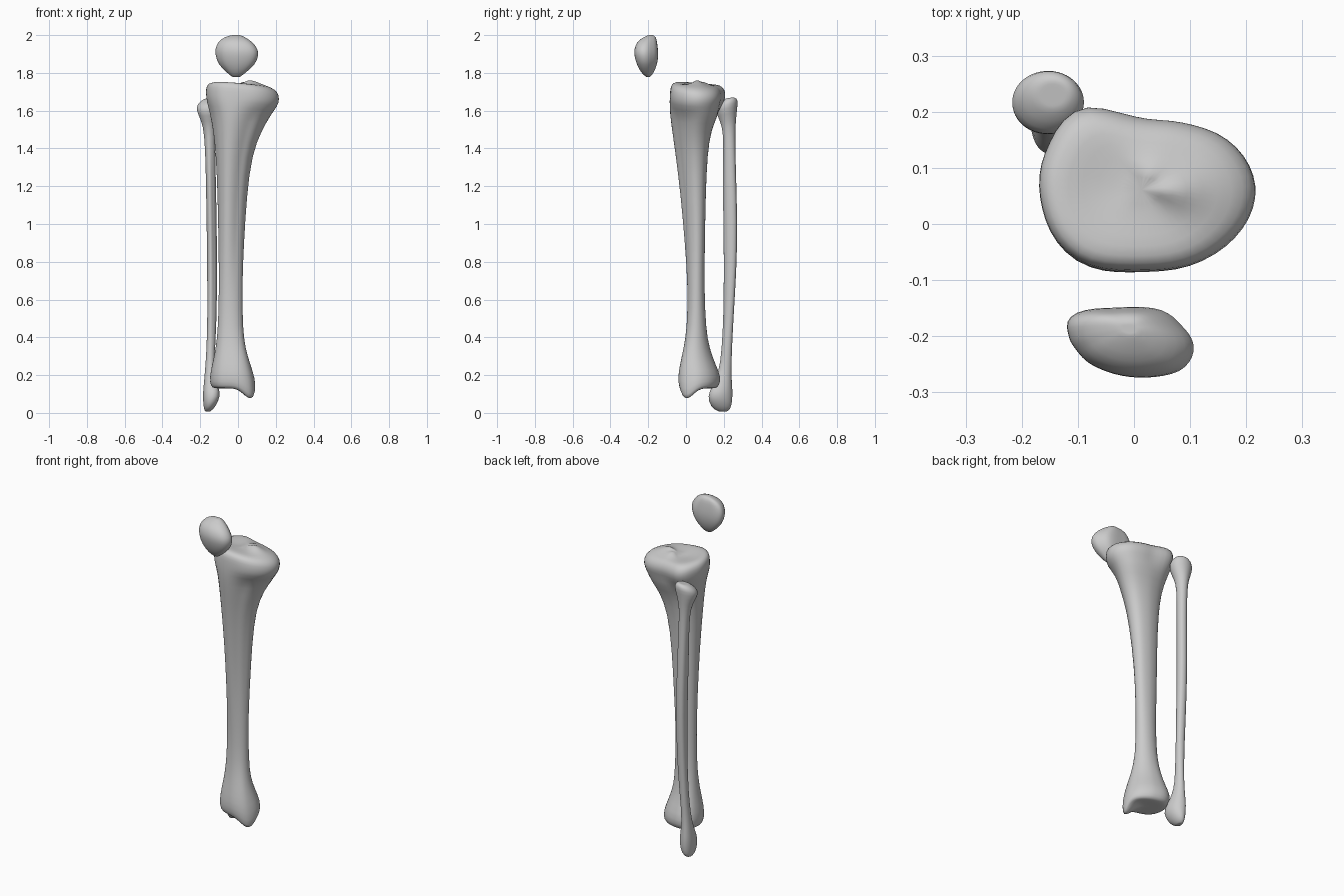
import bpy, bmesh, math

if "Cube" in bpy.data.objects:
    bpy.data.objects.remove(bpy.data.objects["Cube"])

N = 24

def outline(pts):
    """Resample a closed outline by angle and normalise it to -1..1."""
    xs, ys = [p[0] for p in pts], [p[1] for p in pts]
    cx, cy = (min(xs) + max(xs)) / 2, (min(ys) + max(ys)) / 2
    hx, hy = (max(xs) - min(xs)) / 2, (max(ys) - min(ys)) / 2
    polar = []
    for x, y in pts:
        u, v = (x - cx) / hx, (y - cy) / hy
        polar.append((math.atan2(v, u) % math.tau, math.hypot(u, v)))
    polar.sort()
    polar = ([(polar[-1][0] - math.tau, polar[-1][1])] + polar
             + [(polar[0][0] + math.tau, polar[0][1])])
    out = []
    for i in range(N):
        a = math.tau * i / N
        for (a0, r0), (a1, r1) in zip(polar, polar[1:]):
            if a0 <= a <= a1:
                r = r0 + (r1 - r0) * (a - a0) / (a1 - a0)
                break
        out.append((r * math.cos(a), r * math.sin(a)))
    return out

def loft(name, sections, bumps=()):
    """Sections: z, x0, x1, y0, y1, outline, slope along x, slope along y."""
    bm = bmesh.new()
    rings = []
    for z, x0, x1, y0, y1, shape, sx, sy in sections:
        cx, cy, hx, hy = (x0 + x1) / 2, (y0 + y1) / 2, (x1 - x0) / 2, (y1 - y0) / 2
        ring = []
        for u, v in shape:
            x, y = cx + u * hx, cy + v * hy
            ring.append(bm.verts.new((x, y, z + sx * u * hx + sy * v * hy)))
        rings.append(ring)
    for a, b in zip(rings, rings[1:]):
        for i in range(N):
            j = (i + 1) % N
            bm.faces.new((a[i], a[j], b[j], b[i]))
    # rounded end caps: one inner ring, then a centre point
    for ring in (rings[0], rings[-1]):
        c = sum((v.co for v in ring), ring[0].co * 0) / N
        for f in (0.66, 0.33):
            inner = [bm.verts.new(c + (v.co - c) * f / (1 if f > .5 else .66)) for v in ring]
            for i in range(N):
                j = (i + 1) % N
                bm.faces.new((ring[i], ring[j], inner[j], inner[i]))
            ring = inner
        mid = bm.verts.new(c)
        for i in range(N):
            bm.faces.new((ring[i], ring[(i + 1) % N], mid))
    # local raised or lowered spots
    for bx, by, bz, r, rz, dz in bumps:
        for v in bm.verts:
            d = ((v.co.x - bx) ** 2 + (v.co.y - by) ** 2) / r ** 2 + ((v.co.z - bz) / rz) ** 2
            v.co.z += dz * math.exp(-d)
    bmesh.ops.recalc_face_normals(bm, faces=bm.faces)
    me = bpy.data.meshes.new(name)
    bm.to_mesh(me)
    bm.free()
    for p in me.polygons:
        p.use_smooth = True
    ob = bpy.data.objects.new(name, me)
    bpy.context.collection.objects.link(ob)
    ob.modifiers.new("round", 'SUBSURF').levels = 1
    ob.modifiers["round"].render_levels = 1
    return ob

# cross-section outlines
ROUND = outline([(math.cos(i * math.tau / N), math.sin(i * math.tau / N)) for i in range(N)])
PLATEAU = outline([(-.17, .08), (-.15, .15), (-.12, .2), (-.08, .22), (-.03, .2), (.02, .187),
                   (.1, .18), (.16, .16), (.2, .12), (.22, .06), (.2, 0), (.15, -.05),
                   (.1, -.075), (0, -.08), (-.06, -.082), (-.1, -.07), (-.14, -.03), (-.165, .03)])
CREST = outline([(-1, .35), (-.8, .8), (-.3, 1), (.3, 1), (.8, .8), (1, .3), (.8, -.2),
                 (.3, -.65), (-.1, -.95), (-.4, -1), (-.65, -.75), (-.9, -.2)])
ANKLE = outline([(-1, .2), (-.9, .7), (-.5, 1), (0, .95), (.5, .7), (.85, .3), (1, -.3),
                 (.8, -.85), (.4, -1), (-.2, -.95), (-.7, -.75), (-.95, -.3)])
KNEECAP = outline([(-.12, -.16), (-.1, -.153), (-.03, -.148), (0, -.145), (.05, -.15),
                   (.085, -.18), (.102, -.24), (.085, -.26), (.02, -.272), (-.05, -.26),
                   (-.1, -.225), (-.118, -.19)])

# shin bone: ankle end, shaft, flared knee plateau
loft("shin_bone", [
    (.13, -.125, .08, -.02, .155, ANKLE, 0, .0),
    (.14, -.145, .094, -.035, .175, ANKLE, 0, 0),
    (.19, -.15, .092, -.042, .187, ANKLE, 0, 0),
    (.26, -.135, .066, -.03, .155, ANKLE, 0, 0),
    (.34, -.117, .04, -.012, .125, ANKLE, 0, 0),
    (.45, -.106, .026, .005, .106, ROUND, 0, 0),
    (.65, -.101, .023, .01, .097, ROUND, 0, 0),
    (.90, -.104, .033, -.008, .098, CREST, 0, 0),
    (1.15, -.108, .048, -.03, .102, CREST, 0, 0),
    (1.37, -.118, .076, -.058, .11, CREST, 0, 0),
    (1.50, -.132, .13, -.078, .13, CREST, 0, 0),
    (1.58, -.15, .175, -.09, .165, CREST, -.05, -.05),
    (1.635, -.167, .213, -.087, .205, PLATEAU, -.08, -.08),
    (1.68, -.171, .223, -.084, .222, PLATEAU, -.1, -.1),
    (1.715, -.168, .215, -.08, .215, PLATEAU, -.1, -.1),
    (1.738, -.145, .18, -.06, .19, PLATEAU, -.1, -.08),
], [(.07, -.0, .11, .05, .09, -.07), (.085, .06, 1.74, .035, .05, .045),
    (-.06, .06, 1.74, .07, .05, -.012), (.03, .09, 1.74, .03, .05, .025)])

# thin outer bone beside the shin
loft("outer_bone", [
    (.008, -.175, -.145, .17, .22, ROUND, 0, 0),
    (.03, -.183, -.12, .13, .243, ROUND, 0, 0),
    (.09, -.186, -.09, .113, .247, ANKLE, 0, 0),
    (.14, -.182, -.105, .14, .245, ANKLE, 0, 0),
    (.22, -.175, -.125, .175, .24, ROUND, 0, 0),
    (.33, -.167, -.122, .188, .243, ROUND, 0, 0),
    (.50, -.162, -.112, .197, .25, CREST, 0, 0),
    (.75, -.163, -.11, .2, .266, CREST, 0, 0),
    (1.0, -.166, -.112, .197, .272, CREST, 0, 0),
    (1.3, -.171, -.118, .192, .262, CREST, 0, 0),
    (1.48, -.178, -.122, .2, .26, ROUND, 0, 0),
    (1.55, -.195, -.115, .18, .265, ROUND, 0, .1),
    (1.61, -.224, -.085, .153, .272, ROUND, .1, .15),
    (1.645, -.214, -.09, .165, .276, ROUND, .1, .2),
    (1.665, -.18, -.11, .2, .26, ROUND, .1, .15),
])

# kneecap floating in front of the joint
loft("kneecap", [
    (1.778, -.03, .01, -.21, -.19, KNEECAP, 0, 0),
    (1.80, -.058, .037, -.238, -.17, KNEECAP, 0, 0),
    (1.845, -.105, .088, -.262, -.152, KNEECAP, 0, 0),
    (1.89, -.119, .104, -.274, -.146, KNEECAP, 0, 0),
    (1.925, -.122, .102, -.276, -.148, KNEECAP, 0, 0),
    (1.965, -.107, .072, -.26, -.153, KNEECAP, 0, 0),
    (1.99, -.07, .035, -.23, -.16, KNEECAP, 0, .1),
    (2.0, -.03, .01, -.20, -.175, KNEECAP, 0, 0),
])
